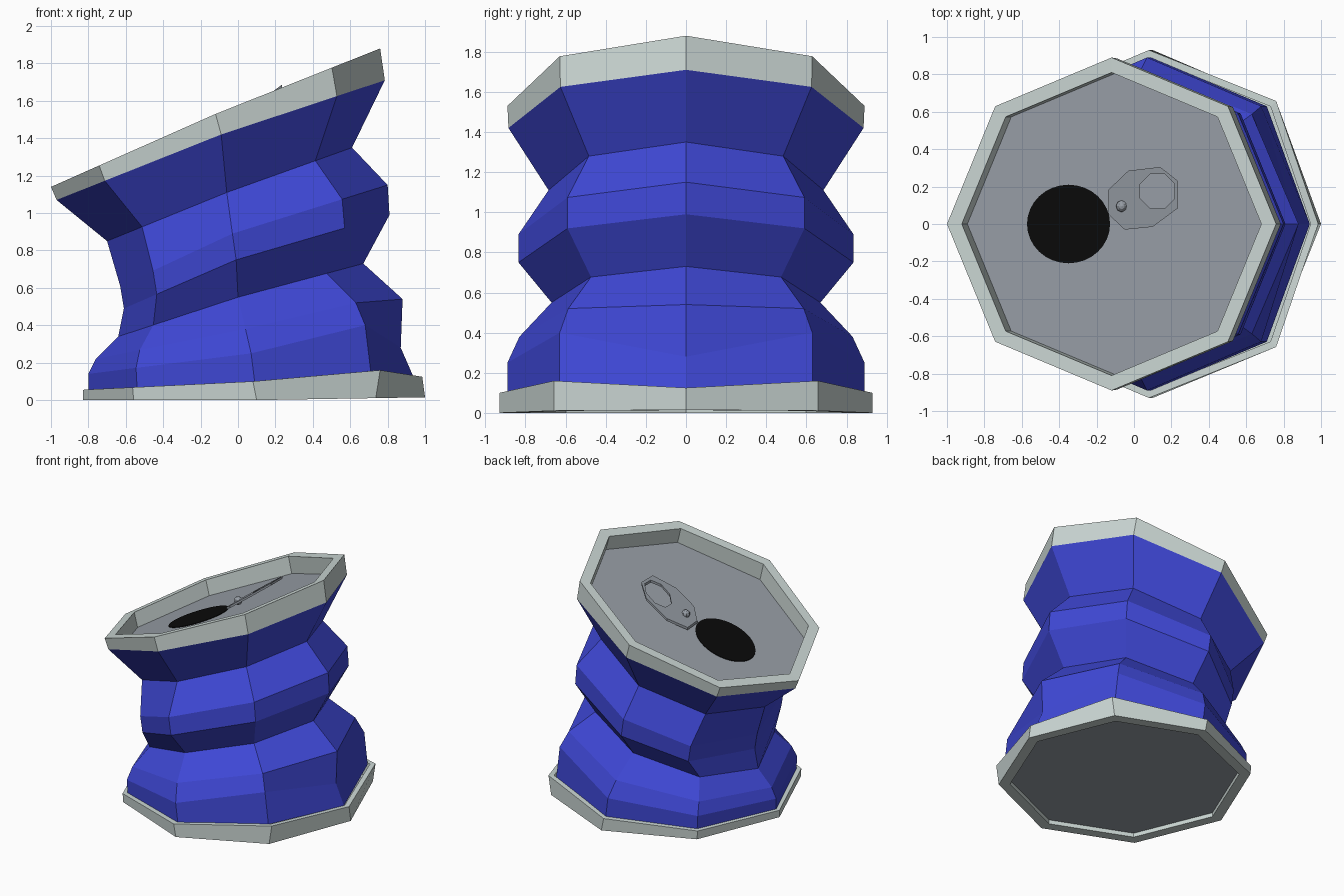
import bpy, bmesh, math
from mathutils import Vector

if "Cube" in bpy.data.objects:
    bpy.data.objects.remove(bpy.data.objects["Cube"])


def material(name, rgb):
    m = bpy.data.materials.new(name)
    m.diffuse_color = (*rgb, 1)
    m.use_nodes = True
    m.node_tree.nodes["Principled BSDF"].inputs["Base Color"].default_value = m.diffuse_color
    return m


BLUE = material("can blue", (0.05, 0.065, 0.68))
RIM = material("pale rim metal", (0.60, 0.68, 0.66))
GREY = material("lid grey", (0.31, 0.34, 0.38))
BLACK = material("opening black", (0.003, 0.003, 0.003))


def ring(xl, zl, xm, zm, xr, zr, ry, right45=None):
    """Skewed octagon from its left, middle and right points; right45 is an optional dent."""
    pts = []
    for k in range(8):
        a = k * math.pi / 4
        c = math.cos(a)
        ex, ez = (xr, zr) if c > 0 else (xl, zl)
        x, z = xm + abs(c) * (ex - xm), zm + abs(c) * (ez - zm)
        if right45 and k in (1, 7):
            x, z = right45
        pts.append(Vector((x, ry * math.sin(a), z)))
    return pts


def inset(pts, s):
    mid = sum(pts, Vector()) / len(pts)
    return [mid + (p - mid) * s for p in pts]


def add_mesh(name, bm, mat):
    bmesh.ops.recalc_face_normals(bm, faces=bm.faces)
    me = bpy.data.meshes.new(name)
    bm.to_mesh(me)
    bm.free()
    me.materials.append(mat)
    ob = bpy.data.objects.new(name, me)
    bpy.context.collection.objects.link(ob)
    return ob


def loft(name, rings, mat, closed=False, cap=False):
    bm = bmesh.new()
    vs = [[bm.verts.new(p) for p in r] for r in rings]
    pairs = list(zip(vs, vs[1:])) + ([(vs[-1], vs[0])] if closed else [])
    for a, b in pairs:
        n = len(a)
        for i in range(n):
            j = (i + 1) % n
            bm.faces.new((a[i], a[j], b[j], b[i]))
    if cap:
        bm.faces.new(vs[0])
        bm.faces.new(vs[-1])
    return add_mesh(name, bm, mat)


def plate(name, pts, mat, thick):
    low = [p - Vector((0, 0, thick)) for p in pts]
    return loft(name, [low, pts], mat, cap=True)


# Crumpled body
body = [
    ring(-0.80, 0.05, 0.09, 0.09, 0.94, 0.12, 0.89, (0.71, 0.15)),
    ring(-0.80, 0.14, 0.07, 0.25, 0.87, 0.28, 0.89, (0.68, 0.40)),
    ring(-0.76, 0.22, 0.04, 0.38, 0.88, 0.54, 0.83, (0.63, 0.52)),
    ring(-0.64, 0.34, 0.00, 0.55, 0.67, 0.73, 0.67),
    ring(-0.61, 0.49, -0.01, 0.75, 0.81, 0.99, 0.835),
    ring(-0.63, 0.61, -0.03, 0.89, 0.80, 1.15, 0.835),
    ring(-0.70, 0.85, -0.06, 1.11, 0.61, 1.35, 0.685),
    ring(-0.97, 1.07, -0.09, 1.42, 0.785, 1.71, 0.885),
]
loft("can_body", body, BLUE)

# Base rim with recessed bottom
low = ring(-0.83, 0.0, 0.10, 0.0, 1.00, 0.015, 0.93)
high = ring(-0.83, 0.055, 0.08, 0.10, 0.985, 0.125, 0.93, (0.76, 0.16))
inner = inset(low, 0.91)
recess = [p + Vector((0, 0, 0.035)) for p in inner]
loft("base_rim", [recess, inner, low, high, inset(high, 0.955)], RIM)
plate("bottom_panel", recess, GREY, 0.002)


# Tilted top rim and sunken lid
def lid_z(x):
    return 1.435 + 0.42 * x


top = ring(-1.0, 1.14, -0.12, 1.53, 0.76, 1.88, 0.89)
lip = inset(top, 0.91)
floor = [Vector((p.x + 0.03, p.y, lid_z(p.x + 0.03))) for p in lip]
loft("top_rim", [body[-1], top, lip, floor], RIM)
plate("lid_panel", floor, GREY, 0.002)


# Drinking hole plate
def circle(cx, cy, rx, ry, n, zf, phase=0):
    out = []
    for i in range(n):
        a = phase + 2 * math.pi * i / n
        x = cx + rx * math.cos(a)
        out.append(Vector((x, cy + ry * math.sin(a), zf(x))))
    return out


plate("drinking_hole", circle(-0.35, 0, 0.222, 0.21, 32, lambda x: lid_z(x) + 0.006), BLACK, 0.005)


# Raised pull tab with finger hole
def tab_z(x):
    return 1.51 + 0.75 * x


outline = [(0.235, 0.23), (0.14, 0.305), (-0.03, 0.285), (-0.14, 0.18),
           (-0.135, 0.05), (-0.05, -0.03), (0.10, -0.015), (0.235, 0.085)]
outer = [Vector((x, y, tab_z(x))) for x, y in outline]
hole = circle(0.125, 0.175, 0.10, 0.10, 8, tab_z, math.pi / 8)
down = Vector((0, 0, -0.02))
loft("pull_tab", [outer, hole, [p + down for p in hole], [p + down for p in outer]], GREY, closed=True)

# Rivet
bm = bmesh.new()
bmesh.ops.create_uvsphere(bm, u_segments=8, v_segments=6, radius=0.032)
bmesh.ops.translate(bm, verts=bm.verts, vec=(-0.065, 0.095, tab_z(-0.065)))
add_mesh("tab_rivet", bm, GREY)
